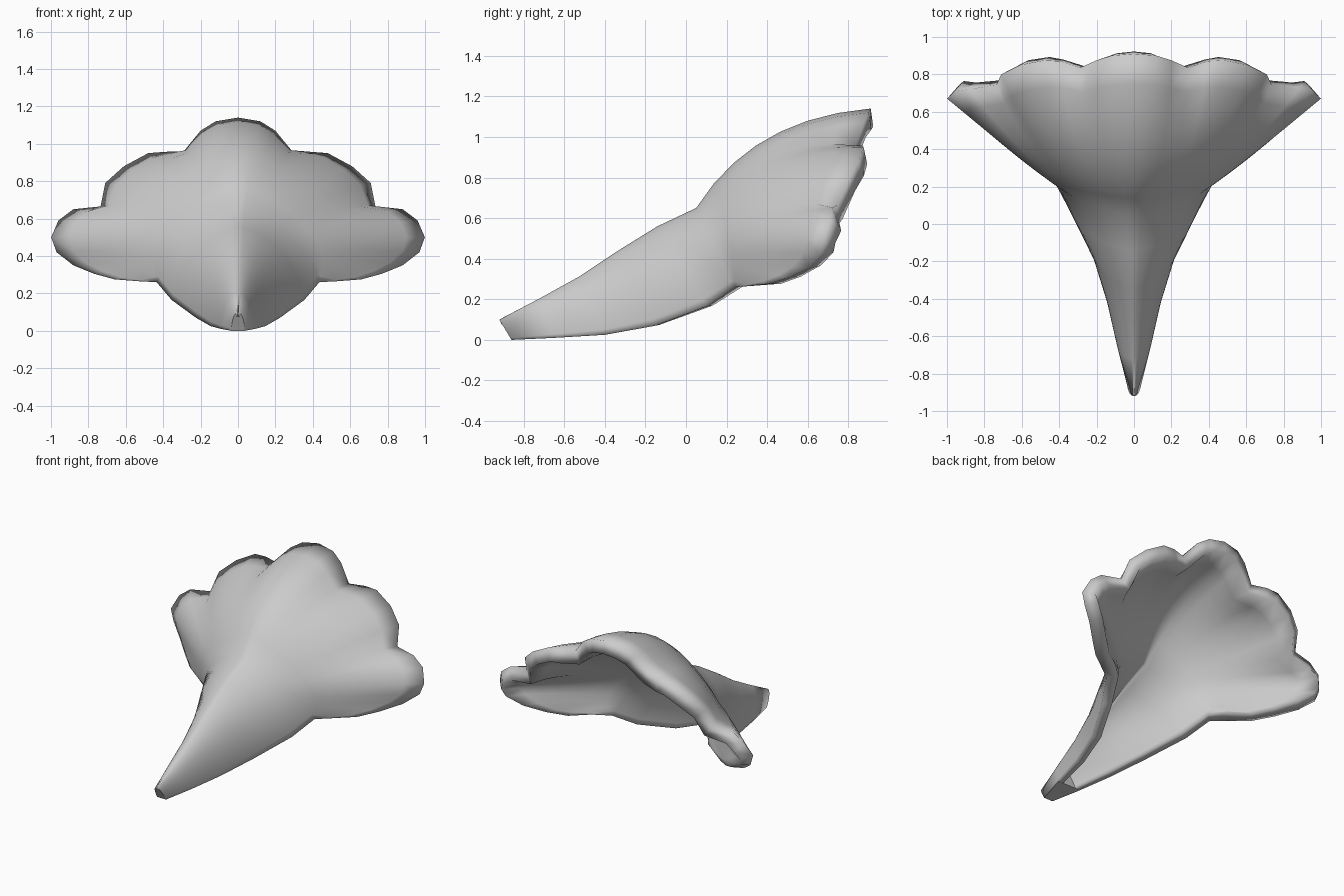
import bpy, math
from mathutils import Vector as V

if "Cube" in bpy.data.objects:
    bpy.data.objects.remove(bpy.data.objects["Cube"])

# trunk stations: ridge (y, z) and lower edge (x, y, z), from the tip to where the lobes flare
ridge = [(-.92, .10), (-.72, .205), (-.53, .31), (-.35, .43), (-.14, .56), (.05, .65)]
edge = [(.035, -.86, .0), (.09, -.65, .01), (.147, -.40, .025),
        (.225, -.15, .07), (.355, .10, .165), (.435, .24, .26)]

# scalloped rim of the right half, ridge to lower notch
rim = [(0, .91, 1.14), (.12, .90, 1.12), (.20, .875, 1.07), (.29, .835, .96),
       (.39, .87, .957), (.48, .875, .95), (.61, .85, .88), (.71, .80, .79),
       (.735, .745, .665),
       (.88, .72, .65), (.96, .71, .59), (.999, .67, .50), (.97, .66, .42),
       (.88, .60, .35), (.77, .50, .305), (.66, .40, .275), (.53, .31, .265), (.435, .24, .26)]
rim = [V(p) for p in rim]
N = len(rim) - 1
FLARE = 7

# rim with the scallops evened out, aimed at by the inner part of the fan
mirrored = [V((-p.x, p.y, p.z)) for p in rim[:0:-1]] + rim
for _ in range(5):
    mirrored = [mirrored[0]] + [(mirrored[k - 1] + 2 * mirrored[k] + mirrored[k + 1]) / 4
                                for k in range(1, 2 * N)] + [mirrored[-1]]
even_rim = mirrored[N:]


def ray(i):
    """Points along one fan line, from the tip to rim point i."""
    t = i / N
    u = t * math.pi / 2
    s, c = math.sin(u), max(0, math.cos(u))
    pts = []
    for k, ((ry, rz), (ex, ey, ez)) in enumerate(zip(ridge, edge)):
        flat = .07 * k                      # arch becomes more tent-like up the trunk
        sx = s + (t - s) * flat
        cx = c + (1 - t - c) * flat
        pts.append(V((ex * sx, ey + (ry - ey) * cx, ez + (rz - ez) * cx)))
    a = pts[-1]
    out = V((s, -.5, .86 * c)).normalized()
    for k in range(1, FLARE + 1):
        f = k / FLARE
        p = even_rim[i].lerp(rim[i], f ** 2)
        bulge = (.02 + .12 * c ** 3) * (p - a).length
        pts.append(a.lerp(p, f) + out * bulge * 4 * f * (1 - f))
    return pts


# fan-shaped shell: mirrored rays joined into a grid
right = [ray(i) for i in range(N)]
last = ray(N)[:len(ridge)]
rows = len(right[0])
left = [[V((-p.x, p.y, p.z)) for p in r] for r in right[:0:-1]]
rays = left + right
verts = [p for r in rays for p in r]
faces = []
for a in range(len(rays) - 1):
    for k in range(rows - 1):
        q = a * rows + k
        faces.append((q, q + rows, q + rows + 1, q + 1))
weights = [min(1, .3 + .7 * (k / 6)) for k in range(rows)] * len(rays)

# lower borders that finish each side at the notch
for side in (-1, 1):
    base = len(verts)
    col = 0 if side < 0 else (len(rays) - 1) * rows
    verts += [V((side * p.x, p.y, p.z)) for p in last]
    m = len(last)
    weights += weights[:m]
    for k in range(m - 1):
        f = (col + k, base + k, base + k + 1, col + k + 1)
        faces.append(f if side > 0 else f[::-1])
    fan = [(base + m - 1, col + k + 1, col + k) for k in range(m - 1, rows - 1)]
    faces += [f if side > 0 else f[::-1] for f in fan]

mesh = bpy.data.meshes.new("scalloped_shell")
mesh.from_pydata(verts, [], faces)
mesh.validate()
mesh.update()
shell = bpy.data.objects.new("scalloped_shell", mesh)
bpy.context.collection.objects.link(shell)

# wall thickness tapering toward the tip
group = shell.vertex_groups.new(name="wall")
for i, w in enumerate(weights):
    group.add([i], w, 'REPLACE')
wall = shell.modifiers.new("wall", 'SOLIDIFY')
wall.thickness = .09
wall.offset = -1
wall.vertex_group = "wall"

bpy.context.view_layer.objects.active = shell
shell.select_set(True)
bpy.ops.object.modifier_apply(modifier="wall")
bpy.ops.object.shade_smooth()

# solid point: end cap, underside and inner stop
arcs = []
for k in (0, 1):
    half = [ray(i)[k] for i in range(N + 1)]
    arcs.append([V((-p.x, p.y, p.z)) for p in half[:0:-1]] + half)
n = len(arcs[0])
cap = bpy.data.meshes.new("tip_plug")
cap.from_pydata(arcs[0] + arcs[1], [],
                [tuple(range(n)), tuple(range(2 * n - 1, n - 1, -1)), (0, n, 2 * n - 1, n - 1)])
cap.update()
plug = bpy.data.objects.new("tip_plug", cap)
bpy.context.collection.objects.link(plug)
